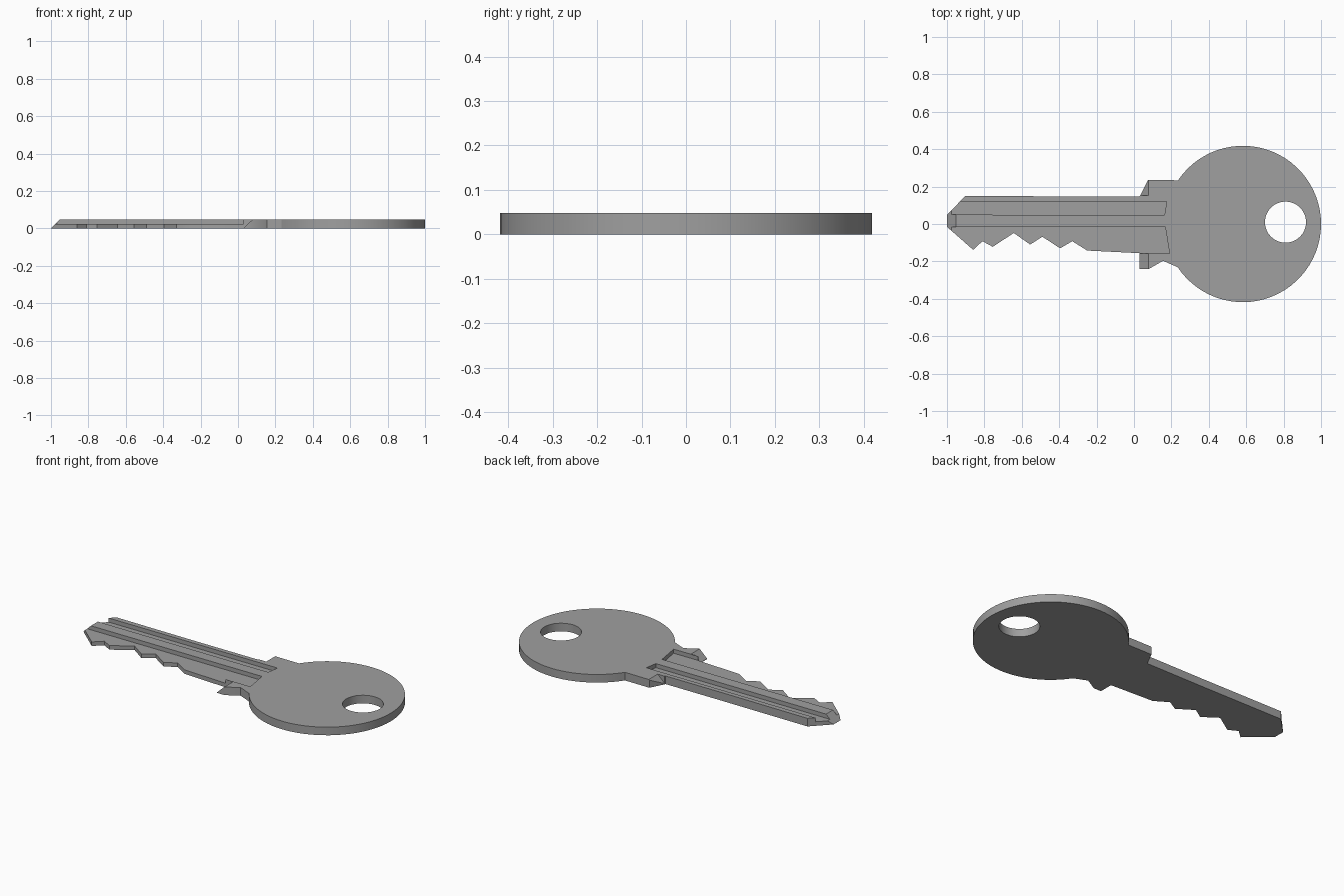
import bpy, bmesh
from math import sin, cos, radians

if "Cube" in bpy.data.objects:
    bpy.data.objects.remove(bpy.data.objects["Cube"])

T = 0.048      # key thickness
HALF = 0.024   # height of the thinned areas
CX, R = 0.582, 0.418


def prism(name, pts, lo, hi, axis="z"):
    """Extrude a polygon: (x, y) points along z, or (x, z) points along y."""
    put = (lambda p, h: (p[0], p[1], h)) if axis == "z" else (lambda p, h: (p[0], h, p[1]))
    bm = bmesh.new()
    a = [bm.verts.new(put(p, lo)) for p in pts]
    b = [bm.verts.new(put(p, hi)) for p in pts]
    bm.faces.new(a)
    bm.faces.new(b)
    for i in range(len(pts)):
        j = (i + 1) % len(pts)
        bm.faces.new((a[i], a[j], b[j], b[i]))
    bmesh.ops.recalc_face_normals(bm, faces=bm.faces)
    me = bpy.data.meshes.new(name)
    bm.to_mesh(me)
    bm.free()
    ob = bpy.data.objects.new(name, me)
    bpy.context.collection.objects.link(ob)
    return ob


def arc(cx, cy, r, a0, a1, n):
    return [(cx + r * cos(radians(a0 + (a1 - a0) * i / n)),
             cy + r * sin(radians(a0 + (a1 - a0) * i / n))) for i in range(n + 1)]


# Key outline: tip, teeth, lower stop, round bow, upper stop
teeth = [(-1, 0.05), (-1, -0.015), (-0.86, -0.138), (-0.81, -0.092), (-0.755, -0.122),
         (-0.643, -0.048), (-0.555, -0.11), (-0.49, -0.068), (-0.395, -0.13),
         (-0.33, -0.092), (-0.25, -0.142), (0.03, -0.156)]
lower_stop = [(0.03, -0.24), (0.08, -0.24), (0.155, -0.197)]
bow = arc(CX, 0, R, -146.5, 146, 56)
upper_stop = [(0.075, 0.235), (0.03, 0.147), (-0.35, 0.147), (-0.9, 0.151)]
key = prism("key", teeth + lower_stop + bow + upper_stop, 0, T)

# Keyring hole, blade groove, thinned tooth side, tip bevel, stop bevels
cutters = [
    prism("hole_cutter", arc(0.81, 0.01, 0.11, 0, 348.75, 31), -0.1, 0.1),
    prism("groove_cutter", [(-1.1, 0.05), (0.163, 0.048), (0.175, 0.12), (-1.1, 0.12)], HALF, 0.1),
    prism("tooth_side_cutter", [(-1.1, -0.015), (-1.1, -0.1565), (0.19, -0.1565), (0.167, -0.015)],
          HALF, 0.1),
    prism("tip_cutter", [(-1.011, -0.01), (-0.9389, 0.06), (-1.1, 0.06), (-1.1, -0.01)],
          -0.4, 0.4, "y"),
]
for lo, hi in ((-0.4, -0.158), (0.152, 0.4)):
    cutters.append(prism("stop_cutter", [(0.02, -0.007), (0.0915, 0.06), (0.02, 0.06)], lo, hi, "y"))

bpy.context.view_layer.objects.active = key
for c in cutters:
    c.hide_render = True
    m = key.modifiers.new(c.name, "BOOLEAN")
    m.operation = "DIFFERENCE"
    m.solver = "EXACT"
    m.object = c
    bpy.ops.object.modifier_apply(modifier=m.name)
for c in cutters:
    bpy.data.objects.remove(c)

# Dark steel colour
steel = bpy.data.materials.new("steel")
steel.diffuse_color = (0.35, 0.35, 0.35, 1)
steel.use_nodes = True
steel.node_tree.nodes["Principled BSDF"].inputs["Base Color"].default_value = steel.diffuse_color
key.data.materials.clear()
key.data.materials.append(steel)
for p in key.data.polygons:
    p.material_index = 0

# Smooth the round rims, keep edges sharp
key.select_set(True)
bpy.ops.object.shade_smooth_by_angle(angle=radians(30))
